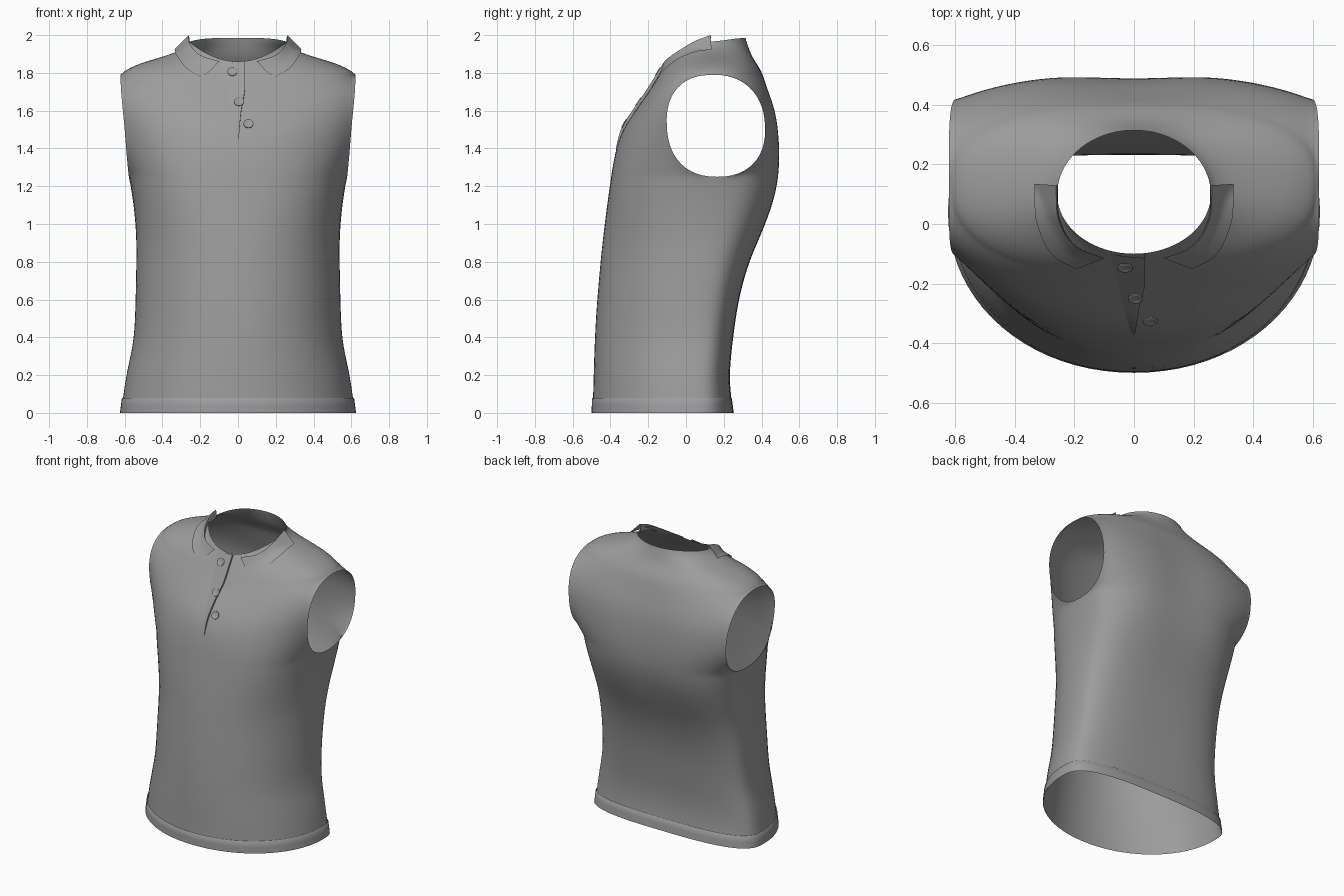
import bpy, bmesh, math
from mathutils import Vector
from mathutils.bvhtree import BVHTree

if "Cube" in bpy.data.objects:
    bpy.data.objects.remove(bpy.data.objects["Cube"])

GREY = bpy.data.materials.new("cloth_grey")
GREY.diffuse_color = (.335, .335, .335, 1)
GREY.use_nodes = True
GREY.node_tree.nodes["Principled BSDF"].inputs["Base Color"].default_value = GREY.diffuse_color


def curve(*pts):
    """Monotone cubic through (position, value) pairs."""
    xs, ys = zip(*pts)
    n = len(xs)
    d = [(ys[i + 1] - ys[i]) / (xs[i + 1] - xs[i]) for i in range(n - 1)]
    m = [d[0]] + [2 * a * b / (a + b) if a * b > 0 else 0 for a, b in zip(d, d[1:])] + [d[-1]]

    def f(x):
        x = min(max(x, xs[0]), xs[-1])
        i = max(k for k in range(n - 1) if x >= xs[k])
        h = xs[i + 1] - xs[i]
        t = (x - xs[i]) / h
        return (ys[i] * (1 + 2 * t) * (1 - t) ** 2 + m[i] * h * t * (1 - t) ** 2
                + ys[i + 1] * t * t * (3 - 2 * t) + m[i + 1] * h * t * t * (t - 1))
    return f


def add_grid(bm, rows, flip=False):
    vs = [[bm.verts.new(p) for p in r] for r in rows]
    for a, b in zip(vs, vs[1:]):
        for i in range(len(a) - 1):
            q = (a[i], a[i + 1], b[i + 1], b[i])
            bm.faces.new(q[::-1] if flip else q)


def finish(name, bm, angle=40):
    bmesh.ops.remove_doubles(bm, verts=bm.verts, dist=1e-5)
    me = bpy.data.meshes.new(name)
    bm.to_mesh(me)
    me.materials.append(GREY)
    ob = bpy.data.objects.new(name, me)
    bpy.context.collection.objects.link(ob)
    bpy.ops.object.select_all(action='DESELECT')
    ob.select_set(True)
    bpy.context.view_layer.objects.active = ob
    bpy.ops.object.shade_smooth_by_angle(angle=math.radians(angle))
    return ob


# Profiles of the garment, by height of the side seam
half_width = curve((0, .622), (.2, .595), (.4, .553), (.6, .545), (.9, .54), (1.1, .555),
                   (1.25, .578), (1.5, .6), (1.79, .622), (1.845, .535), (1.88, .42),
                   (1.908, .335), (1.94, .275), (1.965, .258))
front_y = curve((0, -.497), (.4, -.485), (.8, -.455), (1.2, -.405), (1.4, -.37),
                (1.5, -.335), (1.6, -.268), (1.7, -.2), (1.86, -.1))
back_y = curve((0, .25), (.18, .23), (.4, .25), (.6, .28), (.8, .335), (1, .42), (1.2, .478),
               (1.35, .488), (1.55, .473), (1.7, .433), (1.8, .402), (1.9, .345), (1.985, .315))
front_z = curve((0, 0), (1.1, 1.1), (1.5, 1.48), (1.79, 1.735), (1.965, 1.86))
back_z = curve((0, 0), (1.25, 1.25), (1.79, 1.8), (1.965, 1.985))
side_y = curve((0, .04), (.8, .09), (1.25, .165), (1.79, .142), (1.965, .1))
front_power = curve((0, 2.05), (.8, 2.1), (1.22, 2.5), (1.5, 2.15), (1.79, 2.4), (1.965, 2))
back_power = curve((0, 3), (1.5, 3), (1.79, 2.5), (1.965, 2))
spine = curve((0, 0), (.9, 0), (1.2, .018), (1.6, .018), (1.85, 0), (1.965, 0))
ARM_Z, ARM_RZ, ARM_RY, N = 1.52, .27, .26, 40


def arc(v, back, grow=0):
    """Half ring of cloth, trimmed where it meets the armhole."""
    u = abs(v - ARM_Z) / ARM_RZ
    r = ARM_RY * (1 - u ** 2.3) ** (1 / 2.3) if u < 1 - 1e-6 else 0
    ys = side_y(v)
    zc = back_z(v) if back else front_z(v)
    yc = back_y(zc) + grow if back else front_y(zc) - grow
    p = back_power(v) if back else front_power(v)
    ratio = min(r / abs(yc - ys), .95)
    t_end = (1 - ratio ** p) ** (1 / p)
    w = half_width(v) + grow
    out = []
    for i in range(N + 1):
        k = 2 * i / N - 1
        t = math.copysign(math.sin(math.asin(t_end ** (p / 2)) * abs(k)) ** (2 / p), k)
        # blend with an even spacing so the middle keeps enough columns
        t = .5 * t + .5 * math.sin(math.asin(t_end) * k)
        if i in (0, N):
            t = math.copysign(t_end, k)
        s = t / t_end
        y = ys + (yc - ys) * max(1 - abs(t) ** p, 0) ** (1 / p)
        if back:
            y += spine(v) * (1 - math.exp(-(w * s / .2) ** 2)) * (1 - s * s)
        out.append(Vector((w * s, y, zc + (v - zc) * abs(s) ** (4 if back else 2))))
    return out


# Body: hem to armpit, armhole span, shoulders to neckline
levels = [1.25 * i / 28 for i in range(28)]
levels += [ARM_Z - ARM_RZ * math.cos(math.pi * i / 26) for i in range(26)]
levels += [1.79 + .175 * i / 20 for i in range(21)]
bm = bmesh.new()
for back in (False, True):
    add_grid(bm, [arc(v, back) for v in levels], back)
bmesh.ops.remove_doubles(bm, verts=bm.verts, dist=1e-5)
inner = [v for v in bm.verts if not v.is_boundary]
for _ in range(8):
    bmesh.ops.smooth_vert(bm, verts=inner, factor=.5, use_axis_x=True, use_axis_y=True, use_axis_z=True)
bm.normal_update()
tree = BVHTree.FromBMesh(bm)
finish("shirt_body", bm, 80)

# Stitched hem band
bm = bmesh.new()
for back in (False, True):
    add_grid(bm, [arc(z, back, .003) for z in (0, .04, .077)] + [arc(.08, back)], back)
finish("hem_band", bm, 60)


def on_front(x, z, lift):
    hit, nor, _, _ = tree.ray_cast(Vector((x, -2, z)), Vector((0, 1, 0)))
    if hit is None or hit.y > 0:
        hit, nor = Vector((x, -.105, z)), Vector((0, -.8, .6))
    if nor.y > 0:
        nor = -nor
    return hit + nor * lift, nor


# Button placket flap
left = curve((1.39, -.002), (1.74, -.06), (1.85, -.08))
right = curve((1.39, .002), (1.5, .008), (1.6, .018), (1.72, .037), (1.85, .036))
bm = bmesh.new()
rows = []
for k in range(25):
    z = 1.39 + .465 * k / 24
    l, r = left(z), right(z)
    lift = .012 * min(1, k / 6)
    row = [on_front(l + (r - l) * i / 8, z, .002 + lift * i / 8)[0] for i in range(9)]
    rows.append(row + [on_front(r, z, 0)[0]])
add_grid(bm, rows)
finish("placket", bm)

# Buttons: turned rim with four thread holes
RIM = [(0, .004), (.016, .004), (.019, .006), (.023, .006), (.026, .004), (.026, 0), (0, 0)]
for k, (x, z) in enumerate([(-.03, 1.8), (.005, 1.64), (.055, 1.525)]):
    bm = bmesh.new()
    add_grid(bm, [[(r * math.cos(a), r * math.sin(a), h) for r, h in RIM]
                  for a in [math.tau * i / 24 for i in range(25)]], True)
    for sx in (-1, 1):
        for sy in (-1, 1):
            ret = bmesh.ops.create_circle(bm, cap_ends=True, segments=8, radius=.003)
            bmesh.ops.translate(bm, verts=ret['verts'], vec=(.006 * sx, .006 * sy, .0045))
    bmesh.ops.recalc_face_normals(bm, faces=bm.faces)
    ob = finish("button_%d" % (k + 1), bm, 50)
    ob.location, nor = on_front(x, z, .011)
    ob.rotation_euler = nor.to_track_quat('Z', 'Y').to_euler()

# Collar leaves: inner stand, fold line and outer edge
FOLD = [(.262, .13, 2.0), (.26, .05, 1.97), (.24, -.02, 1.93), (.19, -.08, 1.89), (.1, -.115, 1.862)]
EDGE = [(.335, .135, 1.925), (.333, .04, 1.88), (.312, -.04, 1.83), (.27, -.11, 1.79), (.195, -.152, 1.757)]


def path(pts):
    axes = [curve(*[(i, p[c]) for i, p in enumerate(pts)]) for c in range(3)]
    return lambda t: Vector([f(t) for f in axes])


def rest_on_body(p):
    hit = tree.ray_cast(Vector((p.x, p.y, 3)), Vector((0, 0, -1)))[0]
    if hit and hit.z > 1.5:
        p.z = max(p.z, hit.z + .012)
    return p


fold, edge = path(FOLD), path(EDGE)
for name, s in (("collar_right", 1), ("collar_left", -1)):
    bm = bmesh.new()
    rows = []
    for k in range(25):
        a, b = fold(k / 6), edge(k / 6)
        drop = 1 - .9 * k / 24
        row = [a + Vector((-.006, .004, -.05)) * drop, a + Vector((-.004, .003, -.012)) * drop, a]
        row += [rest_on_body(a.lerp(b, j / 6)) for j in range(1, 7)]
        rows.append([(p.x * s, p.y, p.z) for p in row])
    add_grid(bm, rows, s > 0)
    finish(name, bm, 60)
